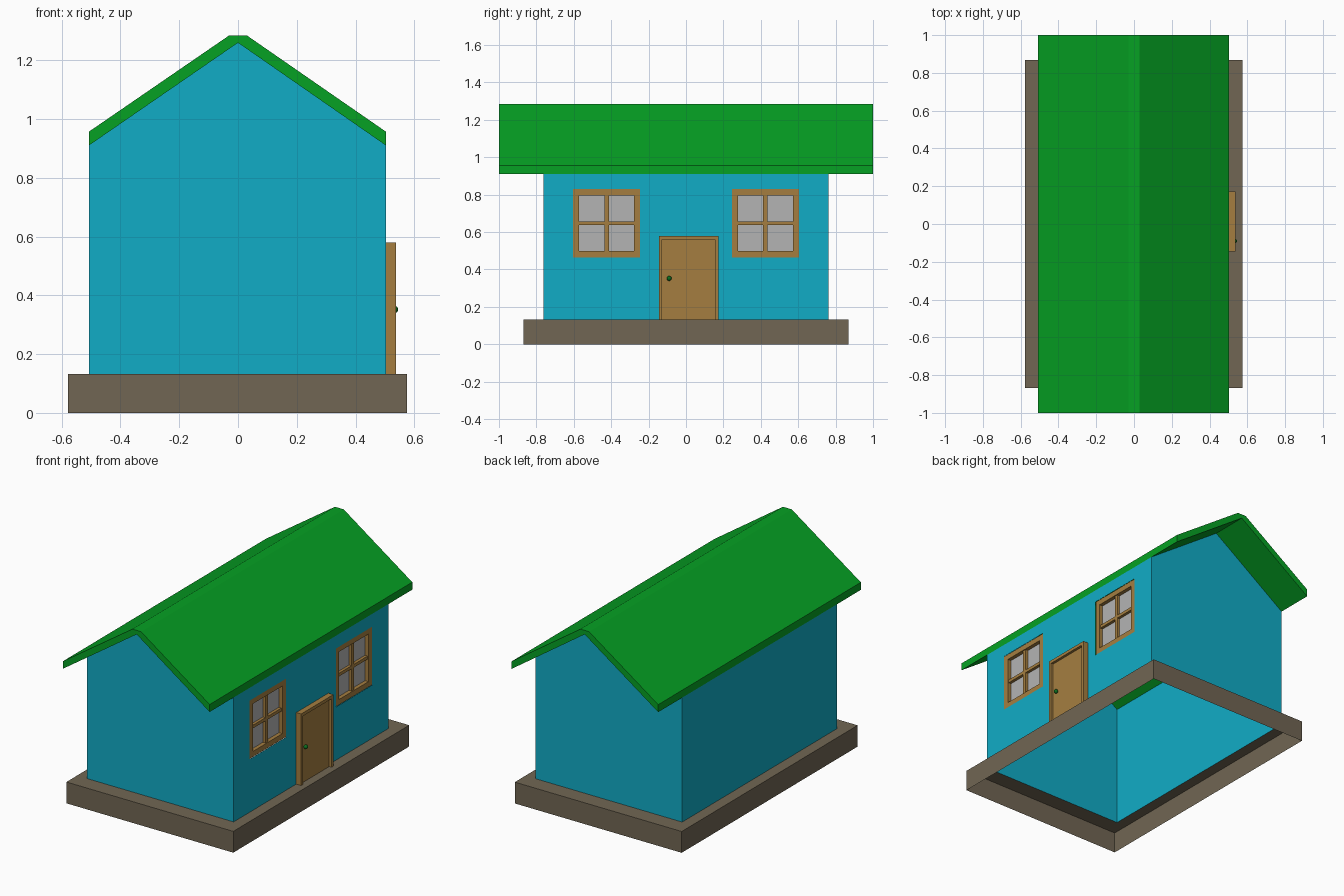
import bpy, bmesh

if "Cube" in bpy.data.objects:
    bpy.data.objects.remove(bpy.data.objects["Cube"])

X0, X1 = -0.508, 0.504      # side wall positions
YW, Z0, ZE, ZR = 0.763, 0.133, 0.91, 1.26


def material(name, rgb):
    m = bpy.data.materials.new(name)
    m.diffuse_color = [(c / 255) ** 2.2 for c in rgb] + [1]
    m.use_nodes = True
    m.node_tree.nodes["Principled BSDF"].inputs["Base Color"].default_value = m.diffuse_color
    return m


BLUE = material("blue_paint", (24, 171, 197))
GREEN = material("green_roof", (14, 160, 40))
STONE = material("stone", (112, 102, 84))
WOOD = material("wood", (163, 125, 66))
GLASS = material("glass", (178, 178, 178))
KNOB = material("knob_green", (20, 110, 35))


def finish(name, bm, mat, recalc=False):
    if recalc:
        bmesh.ops.recalc_face_normals(bm, faces=bm.faces)
    me = bpy.data.meshes.new(name)
    bm.to_mesh(me)
    bm.free()
    me.materials.append(mat)
    ob = bpy.data.objects.new(name, me)
    bpy.context.collection.objects.link(ob)
    return ob


def add_face(bm, pts):
    return bm.faces.new([bm.verts.new(p) for p in pts])


def add_box(bm, lo, hi):
    vs = bmesh.ops.create_cube(bm, size=1)["verts"]
    for v in vs:
        v.co = [(a + b) / 2 + c * (b - a) for a, b, c in zip(lo, hi, v.co)]


def box(name, lo, hi, mat):
    bm = bmesh.new()
    add_box(bm, lo, hi)
    return finish(name, bm, mat)


# Base: open-bottomed skirt with a ledge around the house
bm = bmesh.new()
loops = [[(a, -b, z), (c, -b, z), (c, b, z), (a, b, z)] for a, c, b, z in
         ((-0.578, 0.575, 0.868, 0), (-0.578, 0.575, 0.868, Z0), (X0, X1, YW, Z0))]
for low, high in zip(loops, loops[1:]):
    for i in range(4):
        j = (i + 1) % 4
        add_face(bm, (low[i], low[j], high[j], high[i]))
bmesh.ops.remove_doubles(bm, verts=bm.verts, dist=1e-5)
finish("base", bm, STONE)

# Walls: single-skin shell, right side has two window openings
WY, WZ = (0.245, 0.605), (0.465, 0.83)
bm = bmesh.new()
for s in (-1, 1):
    y = s * YW
    gable = [(X0, y, Z0), (X1, y, Z0), (X1, y, ZE), (0, y, ZR), (X0, y, ZE)]
    add_face(bm, gable if s < 0 else gable[::-1])
add_face(bm, [(X0, YW, Z0), (X0, -YW, Z0), (X0, -YW, ZE), (X0, YW, ZE)])
ys = (-YW, -WY[1], -WY[0], WY[0], WY[1], YW)
zs = (Z0, WZ[0], WZ[1], ZE)
for i in range(5):
    for j in range(3):
        if j == 1 and i in (1, 3):
            continue
        add_face(bm, [(X1, ys[i], zs[j]), (X1, ys[i + 1], zs[j]),
                      (X1, ys[i + 1], zs[j + 1]), (X1, ys[i], zs[j + 1])])
bmesh.ops.remove_doubles(bm, verts=bm.verts, dist=1e-5)
finish("walls", bm, BLUE)

# Roof: chevron profile extruded along y, flat ridge
profile = [(X0, ZE), (0, ZR), (X1, ZE), (X1, 0.957), (0.03, 1.285), (-0.03, 1.285), (X0, 0.957)]
bm = bmesh.new()
f = add_face(bm, [(x, -1, z) for x, z in profile])
ext = bmesh.ops.extrude_face_region(bm, geom=[f])["geom"]
bmesh.ops.translate(bm, vec=(0, 2, 0), verts=[g for g in ext if isinstance(g, bmesh.types.BMVert)])
finish("roof", bm, GREEN, True)

# Windows: frame, cross bars and recessed pane
W, XB, XF = 0.034, X1 - 0.04, X1 - 0.002
for s, side in ((-1, "left"), (1, "right")):
    a, b = sorted((s * WY[0], s * WY[1]))
    c, d = WZ
    ym, zm = (a + b) / 2, (c + d) / 2
    bm = bmesh.new()
    for y0, y1, z0, z1 in ((a, a + W, c, d), (b - W, b, c, d),
                           (a + W, b - W, c, c + W), (a + W, b - W, d - W, d)):
        add_box(bm, (XB, y0, z0), (XF, y1, z1))
    for y0, y1, z0, z1 in ((ym - .012, ym + .012, c + W, d - W),
                           (a + W, ym - .012, zm - .01, zm + .01),
                           (ym + .012, b - W, zm - .01, zm + .01)):
        add_box(bm, (XB + 0.008, y0, z0), (XF - 0.006, y1, z1))
    finish(side + "_window_frame", bm, WOOD)
    box(side + "_window_pane", (XB + 0.01, a + W, c + W), (XB + 0.014, b - W, d - W), GLASS)

# Door: projecting frame, recessed leaf and round knob
bm = bmesh.new()
for y0, y1, z0, z1 in ((-0.145, -0.127, Z0, 0.58), (0.155, 0.173, Z0, 0.58), (-0.127, 0.155, 0.56, 0.58)):
    add_box(bm, (X1 - 0.01, y0, z0), (0.538, y1, z1))
finish("door_frame", bm, WOOD)
box("door", (X1 - 0.01, -0.127, Z0), (0.522, 0.155, 0.56), WOOD)

bpy.ops.mesh.primitive_uv_sphere_add(segments=16, ring_count=10, radius=0.013, location=(0.532, -0.09, 0.352))
knob = bpy.context.object
knob.name = "door_knob"
knob.data.materials.append(KNOB)
bpy.ops.object.shade_smooth_by_angle()
